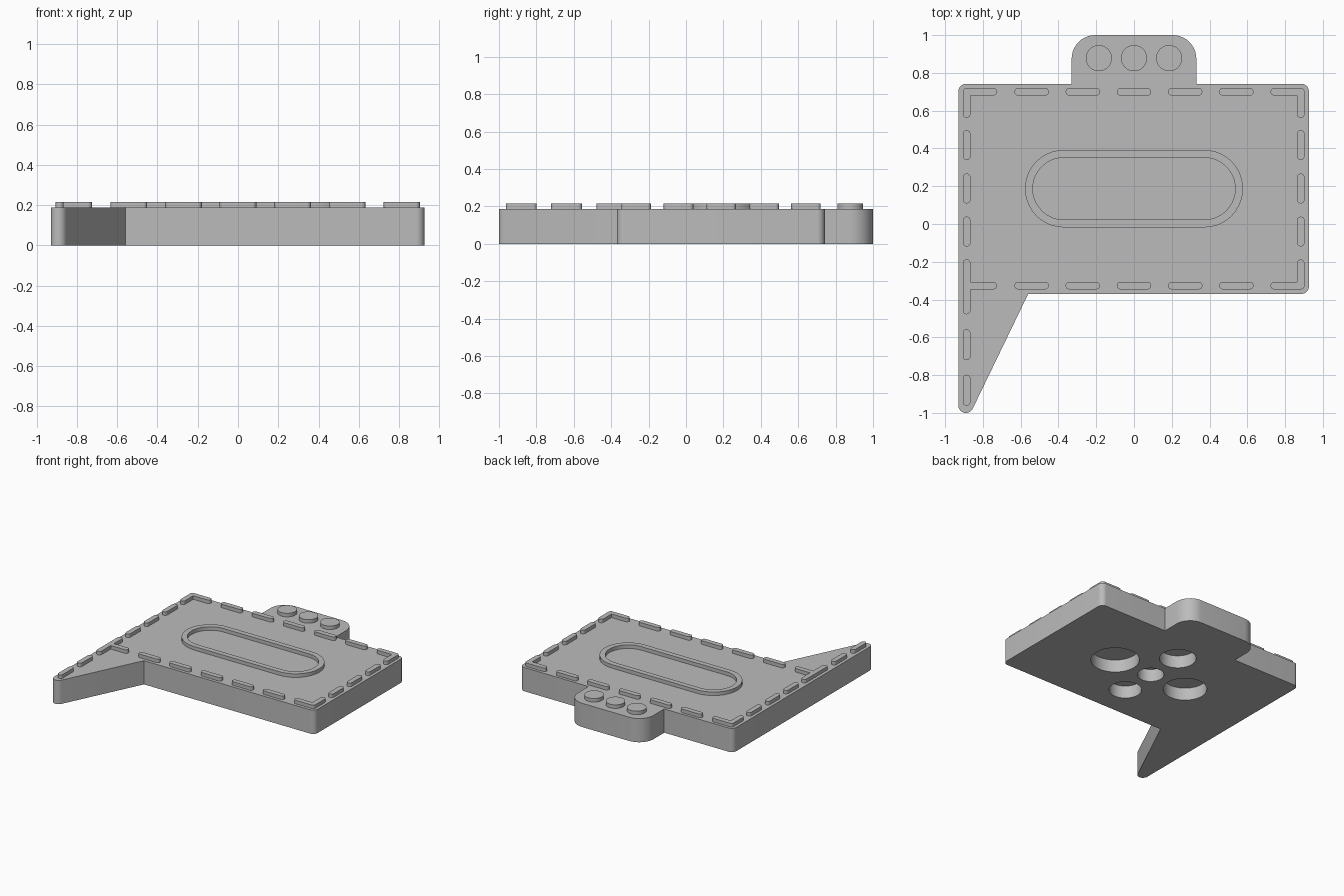
import bpy, bmesh, math
from mathutils import Vector

cube = bpy.data.objects.get("Cube")
if cube:
    bpy.data.objects.remove(cube)

GREY = bpy.data.materials.new("plain grey")
GREY.use_nodes = True
colour = (0.5, 0.5, 0.5, 1)
GREY.diffuse_color = colour
GREY.node_tree.nodes["Principled BSDF"].inputs["Base Color"].default_value = colour

BODY_TOP, TRIM_TOP, SINK = 0.187, 0.215, 0.005
MID_Y = 0.187


def rounded(corners, steps=10):
    """Outline from (x, y, fillet radius) corners, counterclockwise."""
    out = []
    for i, (x, y, r) in enumerate(corners):
        p = Vector((x, y))
        if r == 0:
            out.append(p)
            continue
        a = (Vector(corners[i - 1][:2]) - p).normalized()
        b = (Vector(corners[(i + 1) % len(corners)][:2]) - p).normalized()
        half = a.angle(b) / 2
        centre = p + (a + b).normalized() * r / math.sin(half)
        start = p + a * r / math.tan(half) - centre
        sweep = math.pi - 2 * half
        turn = 1 if a.cross(b) < 0 else -1
        for k in range(steps + 1):
            t = turn * sweep * k / steps
            out.append(centre + Vector((start.x * math.cos(t) - start.y * math.sin(t),
                                        start.x * math.sin(t) + start.y * math.cos(t))))
    clean = [p for i, p in enumerate(out) if (p - out[i - 1]).length > 1e-4]
    return clean


def slab(name, outline, z0, z1):
    """Upright prism over an outline."""
    bm = bmesh.new()
    low = [bm.verts.new((p.x, p.y, z0)) for p in outline]
    high = [bm.verts.new((p.x, p.y, z1)) for p in outline]
    bm.faces.new(low[::-1])
    bm.faces.new(high)
    n = len(low)
    for i in range(n):
        j = (i + 1) % n
        bm.faces.new((low[i], low[j], high[j], high[i]))
    bmesh.ops.recalc_face_normals(bm, faces=bm.faces)
    mesh = bpy.data.meshes.new(name)
    bm.to_mesh(mesh)
    bm.free()
    mesh.materials.append(GREY)
    ob = bpy.data.objects.new(name, mesh)
    bpy.context.collection.objects.link(ob)
    return ob


def select(ob):
    bpy.ops.object.select_all(action='DESELECT')
    ob.select_set(True)
    bpy.context.view_layer.objects.active = ob


def smooth(ob):
    select(ob)
    bpy.ops.object.shade_smooth_by_angle(angle=math.radians(30))


def cut(ob, cutter):
    cutter.hide_render = True
    mod = ob.modifiers.new("cut", 'BOOLEAN')
    mod.operation, mod.solver, mod.object = 'DIFFERENCE', 'EXACT', cutter
    select(ob)
    bpy.ops.object.modifier_apply(modifier=mod.name)
    bpy.data.objects.remove(cutter)


def box(x0, x1, y0, y1, r):
    return rounded([(x0, y0, r), (x1, y0, r), (x1, y1, r), (x0, y1, r)])


def circle(x, y, r, n=48):
    return [Vector((x + r * math.cos(math.tau * k / n), y + r * math.sin(math.tau * k / n)))
            for k in range(n)]


def trim(name, outline):
    ob = slab(name, outline, BODY_TOP - SINK, TRIM_TOP)
    smooth(ob)
    return ob


# Plate with rounded tab at the back and pointed tail at the front
body = slab("body", rounded([
    (-0.93, -1.135, 0.04), (-0.56, -0.37, 0), (0.926, -0.37, 0.04), (0.926, 0.742, 0.04),
    (0.33, 0.742, 0), (0.33, 1.0, 0.125), (-0.33, 1.0, 0.125), (-0.33, 0.742, 0),
    (-0.93, 0.742, 0.04)]), 0, BODY_TOP)

# Round sockets in the underside
for x, y, r in [(0, 0, 0.096), (0.335, 0, 0.175), (-0.325, 0, 0.158),
                (0, 0.305, 0.133), (0, -0.285, 0.118)]:
    cut(body, slab("socket_cutter", circle(x, MID_Y + y, r), -0.1, 0.1))
smooth(body)

# Raised oval ring
ring = slab("oval_ring", box(-0.577, 0.577, MID_Y - 0.205, MID_Y + 0.205, 0.2049),
            BODY_TOP - SINK, TRIM_TOP)
cut(ring, slab("ring_cutter", box(-0.536, 0.536, MID_Y - 0.164, MID_Y + 0.164, 0.1639), 0, 0.4))
smooth(ring)

# Three round studs on the tab
for i in (-1, 0, 1):
    trim("tab_stud", circle(0.186 * i, 0.878, 0.069))

# Stitch dashes along the border
W, R = 0.04, 0.0199
LEFT, RIGHT, TOP, BOTTOM = -0.906, 0.903, 0.72, -0.346
for i in range(-2, 3):
    x = 0.271 * i
    for y in (TOP - W, BOTTOM):
        trim("row_dash", box(x - 0.091, x + 0.091, y, y + W, R))
for y in (0.418, 0.188, -0.04):
    for x in (LEFT, RIGHT - W):
        trim("side_dash", box(x, x + W, y - 0.079, y + 0.079, R))
for y in (-0.639, -0.88):
    trim("tail_dash", box(LEFT, LEFT + W, y - 0.082, y + 0.082, R))


# L-shaped corner stitches
def corner(x, y, sx, sy):
    pts = [(0, 0, R), (0.18, 0, R), (0.18, W, R), (W, W, 0), (W, 0.158, R), (0, 0.158, R)]
    pts = [(x + sx * a, y + sy * b, r) for a, b, r in pts]
    trim("corner_stitch", rounded(pts if sx * sy > 0 else pts[::-1]))


corner(LEFT, TOP, 1, -1)
corner(RIGHT, TOP, -1, -1)
corner(RIGHT, BOTTOM, -1, 1)

# T-shaped stitch where the tail leaves the plate
a, b = LEFT + W, LEFT + 0.18
trim("tail_stitch", rounded([
    (LEFT, -0.478, R), (a, -0.478, R), (a, BOTTOM, 0), (b, BOTTOM, R), (b, BOTTOM + W, R),
    (a, BOTTOM + W, 0), (a, -0.187, R), (LEFT, -0.187, R)]))
